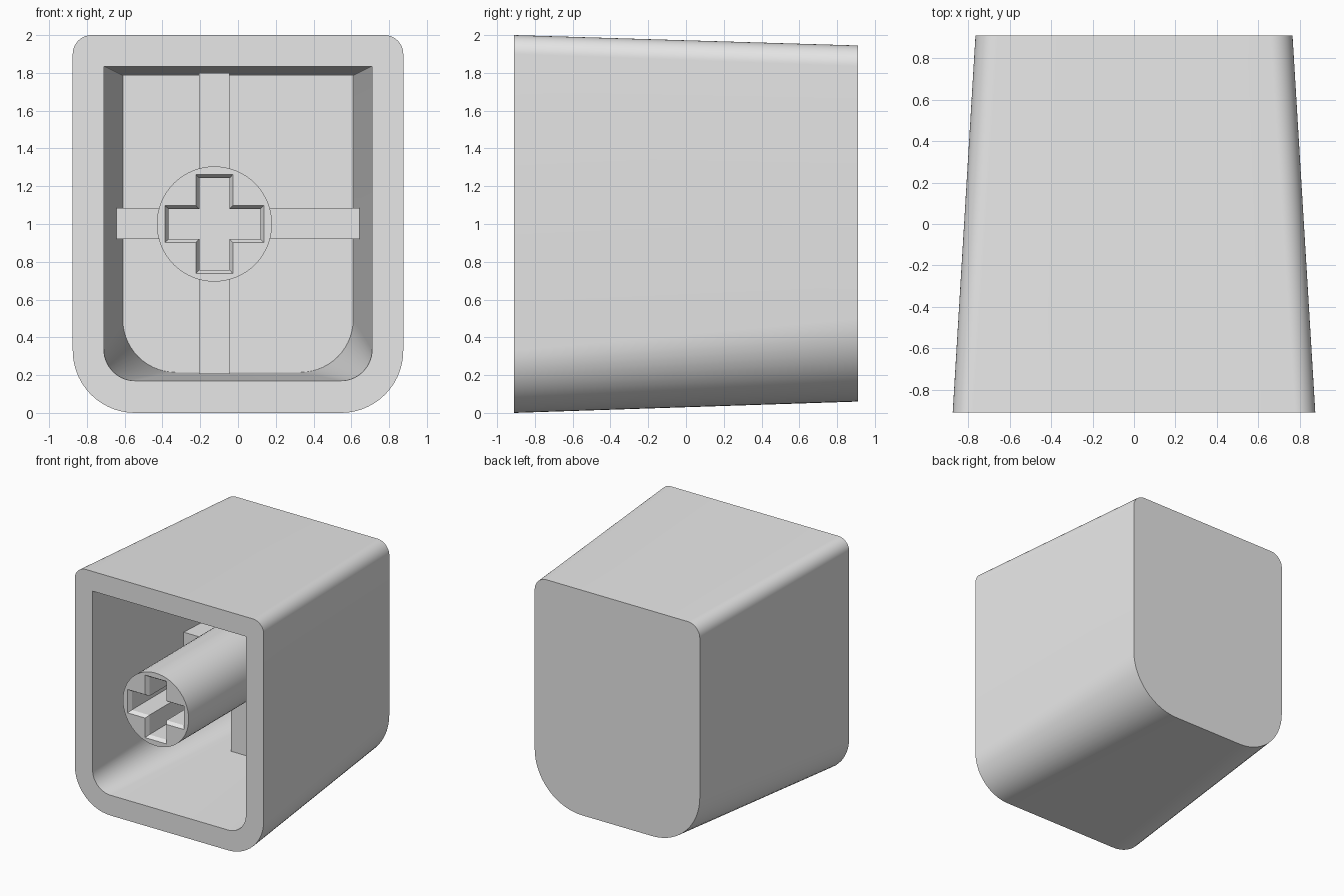
import bpy, bmesh, math

cube = bpy.data.objects.get("Cube")
if cube:
    bpy.data.objects.remove(cube, do_unlink=True)

grey = bpy.data.materials.new("light_grey")
grey.use_nodes = True
grey.diffuse_color = (0.8, 0.8, 0.8, 1)
grey.node_tree.nodes["Principled BSDF"].inputs["Base Color"].default_value = (0.8, 0.8, 0.8, 1)

STEM_X, STEM_Z = -0.125, 1.0
FRONT, BACK, FLOOR = -0.91, 0.91, 0.76


def finish(bm, name):
    bmesh.ops.remove_doubles(bm, verts=bm.verts[:], dist=1e-5)
    bmesh.ops.recalc_face_normals(bm, faces=bm.faces[:])
    mesh = bpy.data.meshes.new(name)
    bm.to_mesh(mesh)
    bm.free()
    obj = bpy.data.objects.new(name, mesh)
    bpy.context.collection.objects.link(obj)
    mesh.materials.append(grey)
    bpy.ops.object.select_all(action='DESELECT')
    obj.select_set(True)
    bpy.context.view_layer.objects.active = obj
    bpy.ops.object.shade_smooth_by_angle(angle=math.radians(30))
    return obj


def rounded_outline(y, half, low, high, r_low, r_high, steps=14):
    """Upright rectangle with separate bottom and top corner radii."""
    corners = [(half - r_high, high - r_high, r_high, 0),
               (-half + r_high, high - r_high, r_high, 90),
               (-half + r_low, low + r_low, r_low, 180),
               (half - r_low, low + r_low, r_low, 270)]
    points = []
    for cx, cz, r, start in corners:
        for i in range(steps + 1):
            a = math.radians(start + 90 * i / steps)
            points.append((cx + r * math.cos(a), y, cz + r * math.sin(a)))
    return points


def cross_outline(y, arm, width):
    """Plus shape: one quadrant turned four times about the stem axis."""
    points = []
    for k in range(4):
        c, s = round(math.cos(k * math.pi / 2)), round(math.sin(k * math.pi / 2))
        for u, v in ((arm, -width), (arm, width), (width, width)):
            points.append((STEM_X + u * c - v * s, y, STEM_Z + u * s + v * c))
    return points


def circle_outline(y, radius, count=64):
    angles = [2 * math.pi * i / count for i in range(count)]
    return [(STEM_X + radius * math.cos(a), y, STEM_Z + radius * math.sin(a)) for a in angles]


def loft(bm, outlines, cap_first=False, cap_last=False):
    """Join matching outlines with quads; returns the vertex rings."""
    rings = [[bm.verts.new(p) for p in outline] for outline in outlines]
    for a, b in zip(rings, rings[1:]):
        n = len(a)
        for i in range(n):
            j = (i + 1) % n
            bm.faces.new((a[i], a[j], b[j], b[i]))
    if cap_first:
        bm.faces.new(rings[0])
    if cap_last:
        bm.faces.new(rings[-1])
    return rings


# Hollow shell: closed back, tapered walls, front rim, pocket and its floor
bm = bmesh.new()
loft(bm, [rounded_outline(BACK, 0.765, 0.06, 1.945, 0.44, 0.11),
          rounded_outline(FRONT, 0.875, 0.0, 2.0, 0.33, 0.10),
          rounded_outline(FRONT, 0.71, 0.17, 1.835, 0.165, 0.0),
          rounded_outline(FLOOR, 0.61, 0.215, 1.785, 0.28, 0.0)],
     cap_first=True, cap_last=True)
finish(bm, "shell")

# Round stem with a chamfered cross socket
bm = bmesh.new()
tube = loft(bm, [circle_outline(FRONT, 0.305), circle_outline(FLOOR + 0.02, 0.305)], cap_last=True)
socket = loft(bm, [cross_outline(FRONT, 0.262, 0.098),
                   cross_outline(FRONT + 0.03, 0.243, 0.08),
                   cross_outline(FRONT + 0.55, 0.243, 0.08)], cap_last=True)
rim_edges = []
for ring in (tube[0], socket[0]):
    rim_edges += [bm.edges.get((ring[i - 1], ring[i])) for i in range(len(ring))]
bmesh.ops.triangle_fill(bm, edges=rim_edges, use_beauty=True, normal=(0, -1, 0))
finish(bm, "stem")


# Crossed ribs on the pocket floor
def rib(name, x0, x1, z0, z1):
    bm = bmesh.new()
    outlines = [[(x0, y, z0), (x1, y, z0), (x1, y, z1), (x0, y, z1)] for y in (0.2, FLOOR + 0.02)]
    loft(bm, outlines, cap_first=True, cap_last=True)
    finish(bm, name)


rib("upright_rib", STEM_X - 0.082, STEM_X + 0.08, 0.205, 1.8)
rib("level_rib", -0.647, 0.645, 0.92, 1.085)
